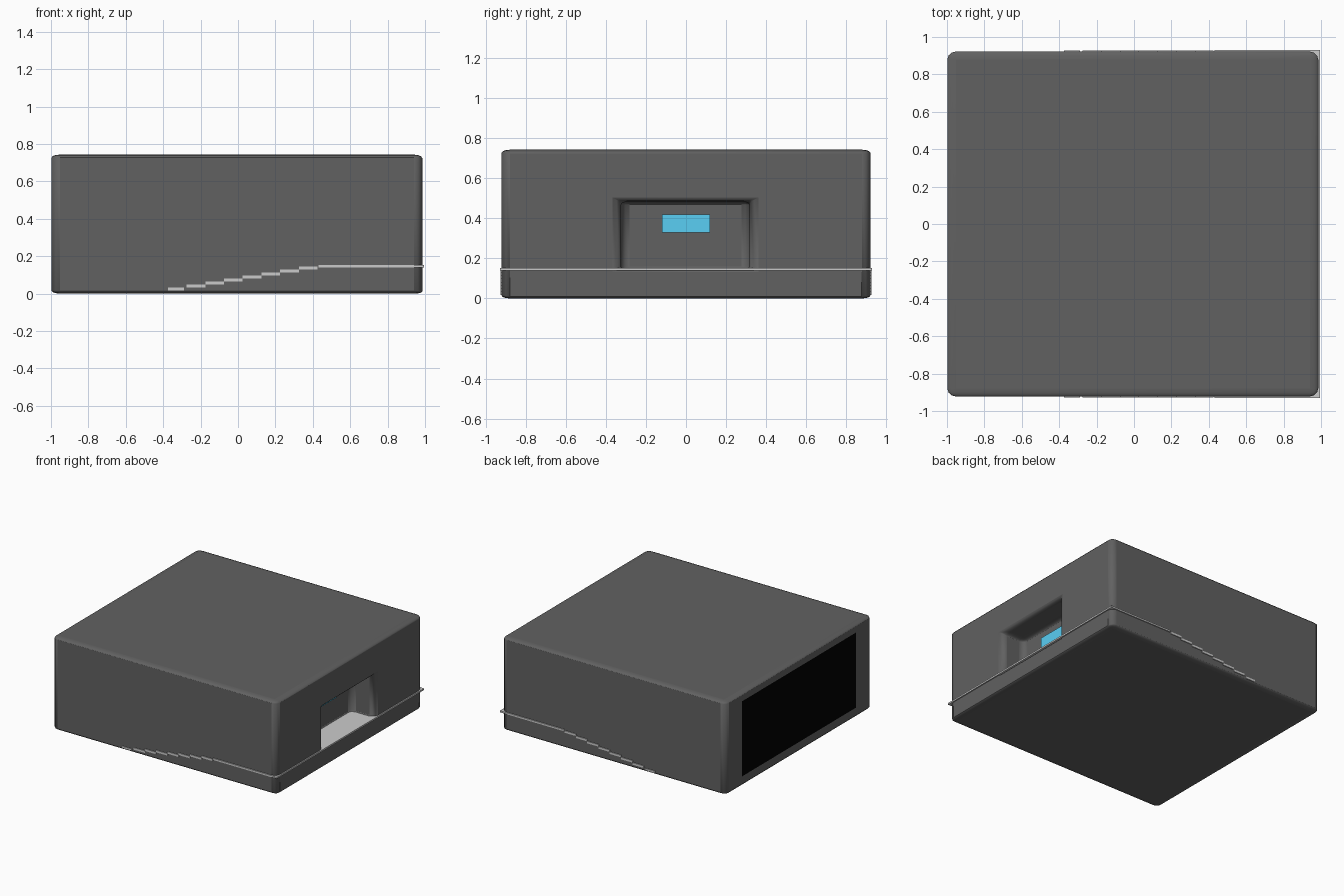
import bpy, bmesh
from mathutils import Vector

if "Cube" in bpy.data.objects:
    bpy.data.objects.remove(bpy.data.objects["Cube"])


def material(name, rgb):
    m = bpy.data.materials.new(name)
    m.diffuse_color = (*rgb, 1)
    m.use_nodes = True
    m.node_tree.nodes["Principled BSDF"].inputs["Base Color"].default_value = m.diffuse_color
    return m


def add_object(name, bm, mat=None):
    me = bpy.data.meshes.new(name)
    bm.to_mesh(me)
    bm.free()
    ob = bpy.data.objects.new(name, me)
    bpy.context.collection.objects.link(ob)
    if mat:
        me.materials.append(mat)
    return ob


def block(name, x0, x1, y0, y1, z0, z1, mat=None):
    bm = bmesh.new()
    bmesh.ops.create_cube(bm, size=1)
    for v in bm.verts:
        v.co = Vector((x1 if v.co.x > 0 else x0,
                       y1 if v.co.y > 0 else y0,
                       z1 if v.co.z > 0 else z0))
    return add_object(name, bm, mat)


def panel(name, x, y, z0, z1, facing, mat):
    bm = bmesh.new()
    pts = [(x, -y, z0), (x, y, z0), (x, y, z1), (x, -y, z1)]
    bm.faces.new([bm.verts.new(p) for p in pts[::facing]])
    return add_object(name, bm, mat)


dark = material("dark_grey", (0.12, 0.12, 0.12))
black = material("black", (0.0, 0.0, 0.0))
blue = material("blue", (0.1, 0.62, 0.9))

# Casing: cube with a recess pushed into its right side, softened edges
scale = Vector((0.9915, 0.922, 0.3715))
loc = Vector((-0.006, 0, 0.3715))
bm = bmesh.new()
bmesh.ops.create_cube(bm, size=2)
face = max(bm.faces, key=lambda f: f.normal.x)
bmesh.ops.inset_individual(bm, faces=[face], thickness=0.3)
for v in face.verts:
    v.co.y = (0.318 if v.co.y > 0 else -0.325) / scale.y
    v.co.z = ((0.485 if v.co.z > 0 else 0.143) - loc.z) / scale.z
res = bmesh.ops.extrude_face_region(bm, geom=[face])
moved = [g for g in res["geom"] if isinstance(g, bmesh.types.BMVert)]
bmesh.ops.translate(bm, verts=moved, vec=(-0.21, 0, 0))
if face.is_valid:
    bmesh.ops.delete(bm, geom=[face], context='FACES_ONLY')
bmesh.ops.recalc_face_normals(bm, faces=bm.faces)
casing = add_object("casing", bm, dark)
casing.scale = scale
casing.location = loc
bev = casing.modifiers.new("soft_edges", 'BEVEL')
bev.width = 0.045
bev.segments = 3
bev.limit_method = 'ANGLE'
bpy.context.view_layer.objects.active = casing
casing.select_set(True)
bpy.ops.object.shade_smooth_by_angle()

# Tray plate: rims the right end and forms the recess floor
block("tray_plate", 0.43, 0.995, -0.93, 0.93, 0.139, 0.152)

# Stepped slats descending from the plate
for i in range(8):
    x = -0.375 + i * 0.1
    z = 0.017 + i * 0.0158
    block(f"step_slat_{i + 1}", x, x + (0.085 if i == 0 else 0.1),
          -0.928, 0.928, z, z + 0.016)

# Blue display on the recess back wall, black screen on the left side
panel("display", 0.785, 0.12, 0.33, 0.42, 1, blue)
panel("screen", -1.0, 0.72, 0.08, 0.68, -1, black)
